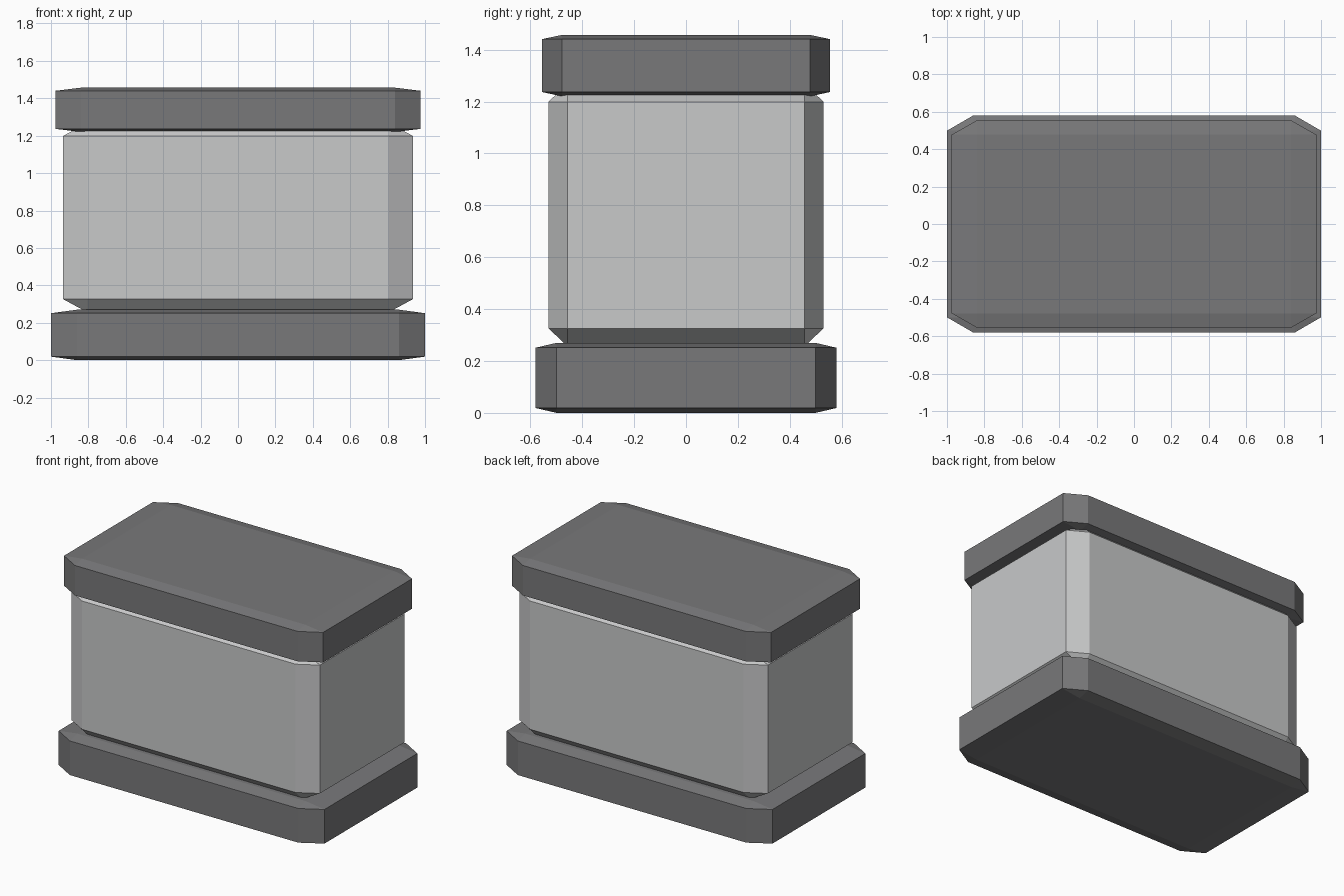
import bpy
import bmesh

# Remove only the default cube
cube = bpy.data.objects.get("Cube")
if cube:
    bpy.data.objects.remove(cube, do_unlink=True)


def make_material(name, colour):
    mat = bpy.data.materials.new(name)
    mat.use_nodes = True
    mat.diffuse_color = (*colour, 1)
    mat.node_tree.nodes["Principled BSDF"].inputs["Base Color"].default_value = (*colour, 1)
    return mat


def chamfered_block(name, half_x, half_y, bottom, top, mat, chamfer=0.14):
    """Cube with cut edges, stretched so the chamfers scale with each side."""
    bm = bmesh.new()
    bmesh.ops.create_cube(bm, size=2)
    bmesh.ops.bevel(bm, geom=bm.edges[:], offset=chamfer, segments=1,
                    profile=0.5, affect='EDGES')
    bmesh.ops.scale(bm, vec=(half_x, half_y, (top - bottom) / 2), verts=bm.verts)
    bmesh.ops.recalc_face_normals(bm, faces=bm.faces)
    mesh = bpy.data.meshes.new(name)
    bm.to_mesh(mesh)
    bm.free()
    mesh.materials.append(mat)
    obj = bpy.data.objects.new(name, mesh)
    obj.location.z = (bottom + top) / 2
    bpy.context.collection.objects.link(obj)
    return obj


dark_grey = make_material("dark grey", (0.19, 0.19, 0.195))
light_grey = make_material("light grey", (0.58, 0.585, 0.59))

# Plinth, middle block and cap; the block's chamfered ends sink into both
chamfered_block("base", 1.0, 0.58, 0.0, 0.27, dark_grey)
chamfered_block("body", 0.935, 0.53, 0.255, 1.27, light_grey)
chamfered_block("lid", 0.975, 0.555, 1.22, 1.457, dark_grey)
